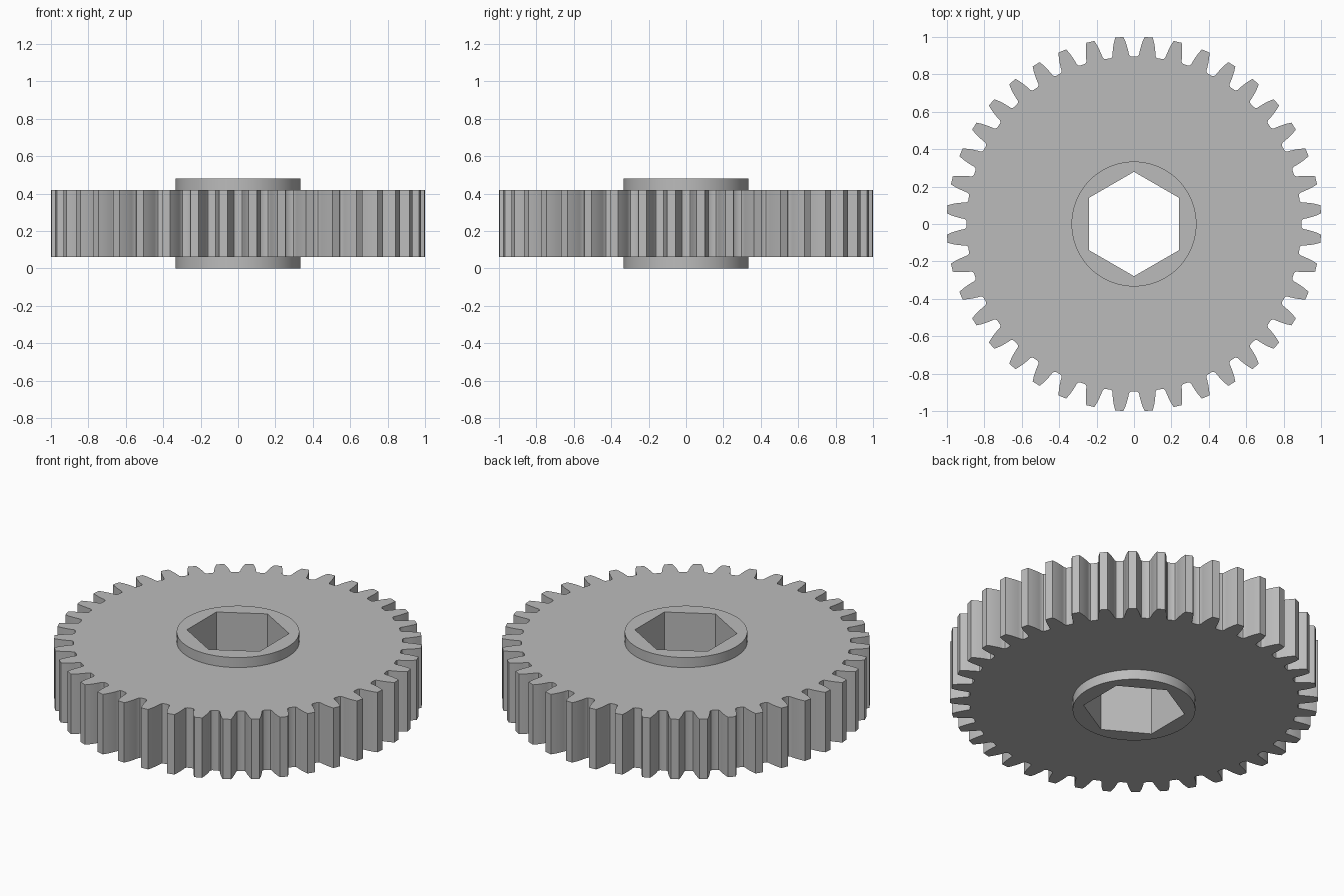
import bpy
import bmesh
from math import cos, sin, pi, radians

cube = bpy.data.objects.get("Cube")
if cube:
    bpy.data.objects.remove(cube, do_unlink=True)

TEETH = 40
HUB_RADIUS, HEX_RADIUS = 0.334, 0.279
HEIGHT, FACE_LOW, FACE_HIGH = 0.48, 0.06, 0.42

# Half of one tooth: radius and half angle in degrees, root to tip
FLANK = [(0.895, 3.6), (0.898, 3.15), (0.906, 2.8), (0.925, 2.6),
         (0.95, 2.25), (0.977, 1.8), (1.0015, 1.25)]


def polar(radius, angle):
    return radius * cos(angle), radius * sin(angle)


def polygon(radius, sides, start=0.0):
    return [polar(radius, start + 2 * pi * i / sides) for i in range(sides)]


def tooth_outline():
    points = []
    for i in range(TEETH):
        centre = 2 * pi * (i + 0.5) / TEETH
        points += [polar(r, centre - radians(a)) for r, a in FLANK]
        points += [polar(r, centre + radians(a)) for r, a in reversed(FLANK)]
    return points


def add_loop(bm, points, z):
    verts = [bm.verts.new((x, y, z)) for x, y in points]
    return [bm.edges.new((v, verts[i - 1])) for i, v in enumerate(verts)]


def cap(bm, outer, inner, z):
    """Flat face between an outline and the hole inside it."""
    edges = add_loop(bm, outer, z) + add_loop(bm, inner, z)
    bmesh.ops.triangle_fill(bm, use_beauty=True, edges=edges)


def wall(bm, points, low, high):
    """Upright band that follows an outline."""
    edges = add_loop(bm, points, low)
    result = bmesh.ops.extrude_edge_only(bm, edges=edges)
    top = [g for g in result["geom"] if isinstance(g, bmesh.types.BMVert)]
    bmesh.ops.translate(bm, verts=top, vec=(0, 0, high - low))


teeth = tooth_outline()
hub = polygon(HUB_RADIUS, 72)
bore = polygon(HEX_RADIUS, 6, pi / 2)
bm = bmesh.new()

# Toothed wheel
wall(bm, teeth, FACE_LOW, FACE_HIGH)
for z in (FACE_LOW, FACE_HIGH):
    cap(bm, teeth, hub, z)

# Raised hub collars on both faces
for low, high in ((0, FACE_LOW), (FACE_HIGH, HEIGHT)):
    wall(bm, hub, low, high)
for z in (0, HEIGHT):
    cap(bm, hub, bore, z)

# Hexagonal bore
wall(bm, bore, 0, HEIGHT)

bmesh.ops.remove_doubles(bm, verts=bm.verts, dist=0.0001)
bmesh.ops.recalc_face_normals(bm, faces=bm.faces)
mesh = bpy.data.meshes.new("spur_gear")
bm.to_mesh(mesh)
bm.free()

gear = bpy.data.objects.new("spur_gear", mesh)
bpy.context.collection.objects.link(gear)

# Plain grey
grey = bpy.data.materials.new("plain_grey")
grey.use_nodes = True
colour = (0.5, 0.5, 0.5, 1.0)
grey.diffuse_color = colour
grey.node_tree.nodes["Principled BSDF"].inputs["Base Color"].default_value = colour
mesh.materials.append(grey)

# Smooth flanks and collars with crisp edges
bpy.ops.object.select_all(action="DESELECT")
gear.select_set(True)
bpy.context.view_layer.objects.active = gear
bpy.ops.object.shade_smooth_by_angle(angle=radians(30))
